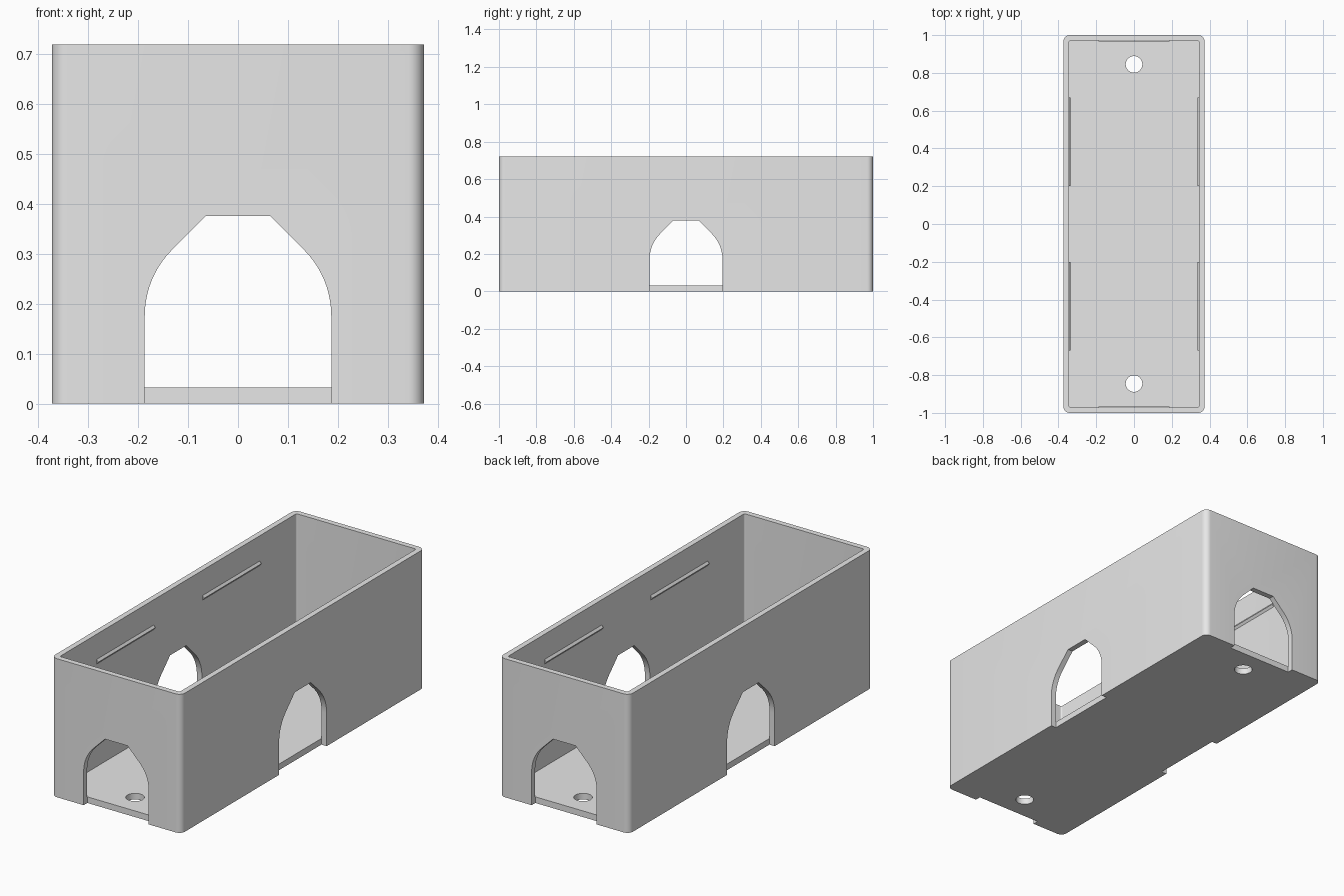
import bpy, bmesh, math
from mathutils import Matrix, Vector

cube = bpy.data.objects.get("Cube")
if cube:
    bpy.data.objects.remove(cube, do_unlink=True)

HX, HY, H = 0.373, 1.0, 0.72      # half width, half length, height
WALL, FLOOR = 0.029, 0.032

grey = bpy.data.materials.new("light grey")
grey.use_nodes = True
grey.diffuse_color = (0.8, 0.8, 0.8, 1)
grey.node_tree.nodes["Principled BSDF"].inputs["Base Color"].default_value = (0.8, 0.8, 0.8, 1)


def prism(name, profile, depth, matrix=Matrix()):
    """Extrude a flat outline along its local z, then place it."""
    bm = bmesh.new()
    face = bm.faces.new([bm.verts.new((u, v, 0)) for u, v in profile])
    out = bmesh.ops.extrude_face_region(bm, geom=[face])
    moved = [g for g in out["geom"] if isinstance(g, bmesh.types.BMVert)]
    bmesh.ops.translate(bm, verts=moved, vec=(0, 0, depth))
    bmesh.ops.transform(bm, matrix=matrix, verts=bm.verts)
    bmesh.ops.recalc_face_normals(bm, faces=bm.faces)
    mesh = bpy.data.meshes.new(name)
    bm.to_mesh(mesh)
    bm.free()
    mesh.materials.append(grey)
    ob = bpy.data.objects.new(name, mesh)
    bpy.context.collection.objects.link(ob)
    return ob


def arc(cx, cy, r, start, end, steps):
    angles = [math.radians(start + (end - start) * i / steps) for i in range(steps + 1)]
    return [(cx + r * math.cos(a), cy + r * math.sin(a)) for a in angles]


def rounded_rect(hx, hy, r):
    pts = []
    for i, (sx, sy) in enumerate([(1, 1), (-1, 1), (-1, -1), (1, -1)]):
        pts += arc(sx * (hx - r), sy * (hy - r), r, 90 * i, 90 * i + 90, 8)
    return pts


def arch(half, spring, top):
    """Doorway outline: straight jambs, curved haunches, 45 degree slopes, flat head."""
    side = [(half, -0.05)] + arc(0, spring, half, 0, 45, 10)
    side.append((half * math.sqrt(2) + spring - top, top))
    return side + [(-u, v) for u, v in reversed(side)]


def cut(target, cutter):
    cutter.hide_render = True
    mod = target.modifiers.new("cut", 'BOOLEAN')
    mod.operation, mod.solver, mod.object = 'DIFFERENCE', 'EXACT', cutter
    bpy.context.view_layer.objects.active = target
    bpy.ops.object.modifier_apply(modifier=mod.name)
    bpy.data.objects.remove(cutter, do_unlink=True)


# Open-topped box
box = prism("box_shell", rounded_rect(HX, HY, 0.032), H)
cut(box, prism("cavity_cutter", rounded_rect(HX - WALL, HY - WALL, 0.008), H,
               Matrix.Translation((0, 0, FLOOR))))

# Arched doorway in each wall, notching the floor edge
for i in range(4):
    half, spring, top, reach = [(0.187, 0.176, 0.376, HY), (0.195, 0.17, 0.38, HX)][i % 2]
    place = (Matrix.Rotation(i * math.pi / 2, 4, 'Z')
             @ Matrix.Translation((0, -(reach - WALL - 0.001), 0))
             @ Matrix.Rotation(math.pi / 2, 4, 'X'))
    cut(box, prism("doorway_cutter", arch(half, spring, top), 0.1, place))

# Screw holes through the floor
for y in (-0.845, 0.845):
    cut(box, prism("hole_cutter", arc(0, y, 0.044, 0, 351, 39), 0.2,
                   Matrix.Translation((0, 0, -0.1))))

# Thin snap ridges inside the long walls
for side, sx in (("left", 1), ("right", -1)):
    for end, y0 in (("front", -0.67), ("back", 0.2)):
        x = HX - WALL
        outline = [(sx * (x + 0.004), 0.565), (sx * x, 0.565),
                   (sx * (x - 0.009), 0.577), (sx * x, 0.589), (sx * (x + 0.004), 0.589)]
        # local z runs along the wall
        place = Matrix.Translation((0, y0 + 0.47, 0)) @ Matrix.Rotation(math.pi / 2, 4, 'X')
        prism(f"{end}_{side}_snap_ridge", outline, 0.47, place)

# Smooth rounded corners, keep hard edges
bpy.ops.object.select_all(action='DESELECT')
box.select_set(True)
bpy.context.view_layer.objects.active = box
bpy.ops.object.shade_smooth_by_angle(angle=math.radians(30))
